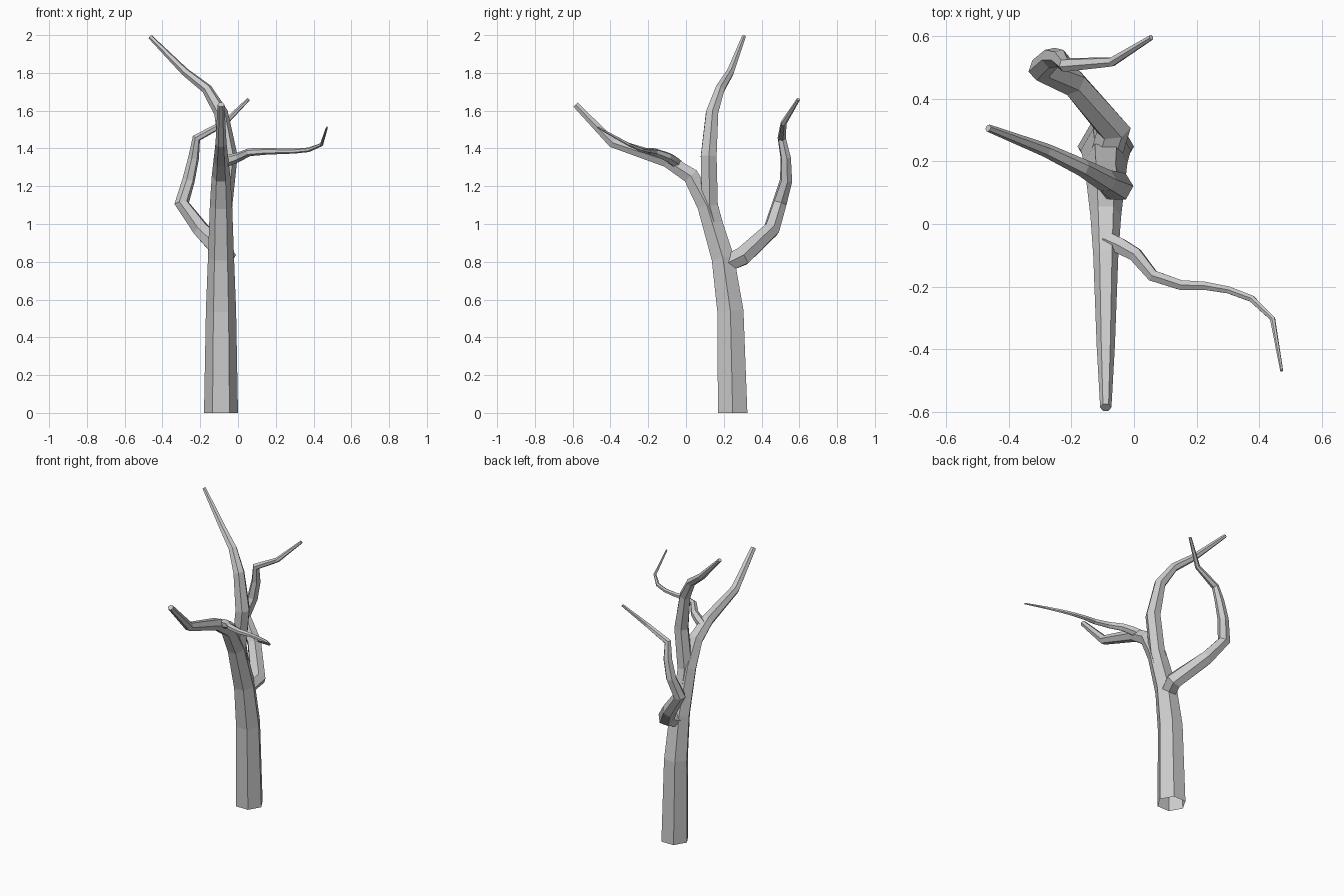
import bpy, bmesh, math
from mathutils import Vector


def limb(name, path, start_dir=None, sides=6):
    """Flat-faced tapering tube through (x, y, z, radius) points, open at its root."""
    pts = [Vector(p[:3]) for p in path]
    n = len(pts)
    bm = bmesh.new()
    u = Vector((1, 0, 0))
    if start_dir is None and abs((pts[1] - pts[0]).normalized().x) > 0.8:
        u = Vector((0, 0, 1))
    rings = []
    for i, p in enumerate(pts):
        before = (p - pts[i - 1]).normalized() if i else Vector()
        after = (pts[i + 1] - p).normalized() if i < n - 1 else Vector()
        t = (before + after).normalized()
        if i == 0 and start_dir:
            t = Vector(start_dir)
        u = (u - t * u.dot(t)).normalized()
        v = t.cross(u)
        ring = []
        for k in range(sides):
            a = 2 * math.pi * k / sides
            ring.append(bm.verts.new(p + path[i][3] * (u * math.cos(a) + v * math.sin(a))))
        rings.append(ring)
    for a, b in zip(rings, rings[1:]):
        for k in range(sides):
            j = (k + 1) % sides
            bm.faces.new((a[k], a[j], b[j], b[k]))
    bm.faces.new(rings[-1])
    mesh = bpy.data.meshes.new(name)
    bm.to_mesh(mesh)
    bm.free()
    obj = bpy.data.objects.new(name, mesh)
    bpy.context.collection.objects.link(obj)
    return obj


# Trunk, sweeping forward into the front limb
limb("trunk", [
    (-0.09, 0.247, 0.00, 0.090), (-0.09, 0.235, 0.54, 0.080),
    (-0.09, 0.195, 0.82, 0.069), (-0.09, 0.110, 1.10, 0.059),
    (-0.09, 0.025, 1.255, 0.049), (-0.09, -0.10, 1.335, 0.040),
    (-0.09, -0.39, 1.43, 0.029), (-0.09, -0.585, 1.632, 0.018)],
    start_dir=(0, 0, 1))

# Upright leader
limb("leader_branch", [
    (-0.09, 0.195, 0.84, 0.050), (-0.08, 0.125, 1.10, 0.050),
    (-0.05, 0.120, 1.36, 0.048), (-0.09, 0.138, 1.59, 0.037),
    (-0.165, 0.180, 1.715, 0.028), (-0.28, 0.235, 1.805, 0.022),
    (-0.465, 0.306, 1.991, 0.012)])

# Back branch, hooking out and up
limb("back_branch", [
    (-0.09, 0.215, 0.79, 0.050), (-0.065, 0.300, 0.83, 0.055),
    (-0.195, 0.452, 0.97, 0.046), (-0.298, 0.495, 1.11, 0.040),
    (-0.262, 0.530, 1.23, 0.034), (-0.235, 0.528, 1.35, 0.029),
    (-0.22, 0.507, 1.455, 0.023), (-0.07, 0.517, 1.535, 0.016),
    (0.055, 0.595, 1.660, 0.009)])

# Thin side branch
limb("side_branch", [
    (-0.09, -0.05, 1.32, 0.030), (-0.045, -0.07, 1.338, 0.029),
    (0.005, -0.098, 1.355, 0.025), (0.06, -0.165, 1.38, 0.021),
    (0.15, -0.195, 1.385, 0.018), (0.225, -0.197, 1.385, 0.015),
    (0.30, -0.21, 1.386, 0.013), (0.375, -0.238, 1.393, 0.012),
    (0.442, -0.302, 1.42, 0.009), (0.471, -0.468, 1.512, 0.005)])
